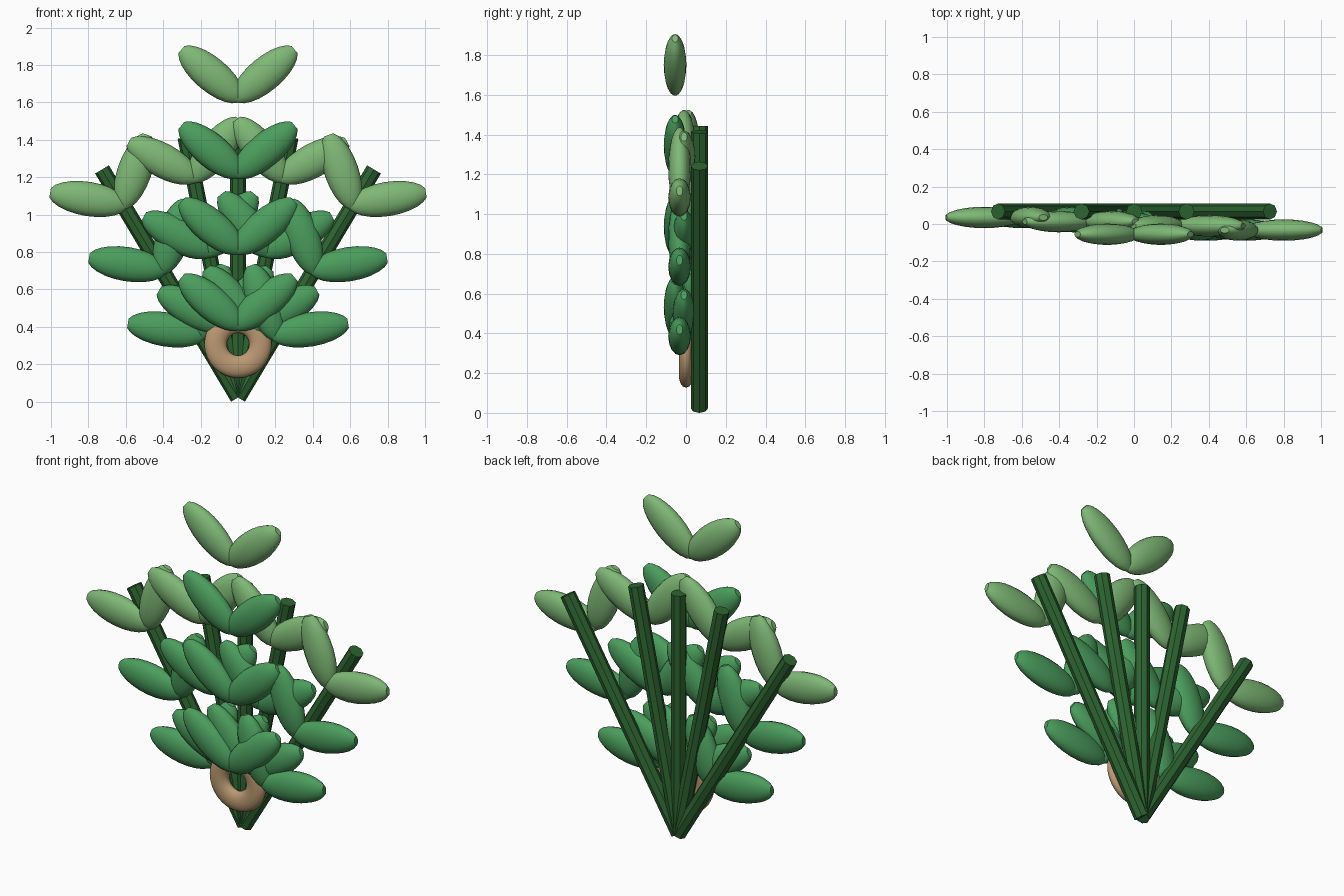
import bpy, bmesh, math
from mathutils import Matrix, Vector

if "Cube" in bpy.data.objects:
    bpy.data.objects.remove(bpy.data.objects["Cube"])

def mat(name, rgb):
    m = bpy.data.materials.new(name)
    m.diffuse_color = (*rgb, 1)
    m.use_nodes = True
    m.node_tree.nodes["Principled BSDF"].inputs["Base Color"].default_value = m.diffuse_color
    return m

STEM = mat("stem_green", (0.026, 0.127, 0.03))
LEAF = mat("leaf_green", (0.07, 0.34, 0.11))
TIP = mat("light_green", (0.21, 0.48, 0.18))
TAN = mat("tan", (0.50, 0.32, 0.17))
PIVOT = Matrix.Translation((0, 0, 0.022))   # all stems fan out from here

def add_object(name, mesh, material, matrix):
    mesh.materials.append(material)
    ob = bpy.data.objects.new(name, mesh)
    bpy.context.collection.objects.link(ob)
    ob.matrix_world = matrix
    return ob

# Leaf: flattened ellipsoid lathed along x, with small blunt ends
def leaf_mesh(a=0.215, b=0.0915, thick=0.057, segs=16, rings=11):
    bm = bmesh.new()
    loops = []
    for i in range(rings):
        u = math.radians(16 + 148 * i / (rings - 1))
        loops.append([bm.verts.new((a * math.cos(u),
                                    thick * math.sin(u) * math.sin(2 * math.pi * j / segs),
                                    b * math.sin(u) * math.cos(2 * math.pi * j / segs)))
                      for j in range(segs)])
    for p, q in zip(loops, loops[1:]):
        for j in range(segs):
            k = (j + 1) % segs
            bm.faces.new((p[j], p[k], q[k], q[j])).smooth = True
    bm.faces.new(loops[0])
    bm.faces.new(loops[-1])
    bmesh.ops.recalc_face_normals(bm, faces=bm.faces)
    me = bpy.data.meshes.new("leaf")
    bm.to_mesh(me)
    bm.free()
    return me

# Stem: eight-sided rod standing on the pivot
def stem_mesh(radius=0.043, length=1.42):
    bm = bmesh.new()
    bmesh.ops.create_cone(bm, cap_ends=True, segments=8, radius1=radius, radius2=radius,
                          depth=length, matrix=Matrix.Translation((0, 0, length / 2)))
    me = bpy.data.meshes.new("stem")
    bm.to_mesh(me)
    bm.free()
    return me

# Five fanned branches: tilt, leaf layer depth, number of leaf pairs
branches = [("outer_left", -30.8, 0.035, 3), ("inner_left", -11.4, 0.0125, 3),
            ("inner_right", 11.4, -0.01, 3), ("outer_right", 30.8, -0.0325, 3),
            ("centre", 0, -0.055, 4)]
for name, tilt, depth, pairs in branches:
    frame = PIVOT @ Matrix.Rotation(math.radians(tilt), 4, 'Y')
    add_object(f"{name}_stem", stem_mesh(), STEM, frame @ Matrix.Translation((0, 0.067, 0)))
    for i in range(pairs):
        for side, angle in ((1, 40), (-1, 140)):
            place = Matrix.Translation((side * 0.144, depth, 0.51 + 0.406 * i))
            add_object(f"{name}_leaf", leaf_mesh(), TIP if i == pairs - 1 else LEAF,
                       frame @ place @ Matrix.Rotation(math.radians(-angle), 4, 'Y'))

# Ring binding the stems, flattened front to back
bpy.ops.mesh.primitive_torus_add(major_radius=0.12, minor_radius=0.06,
                                 major_segments=32, minor_segments=14,
                                 location=(0, 0, 0.307), rotation=(math.pi / 2, 0, 0))
ring = bpy.context.object
ring.name = "binding_ring"
ring.scale = (1, 1, 0.6)
ring.data.materials.append(TAN)
bpy.ops.object.shade_smooth()
